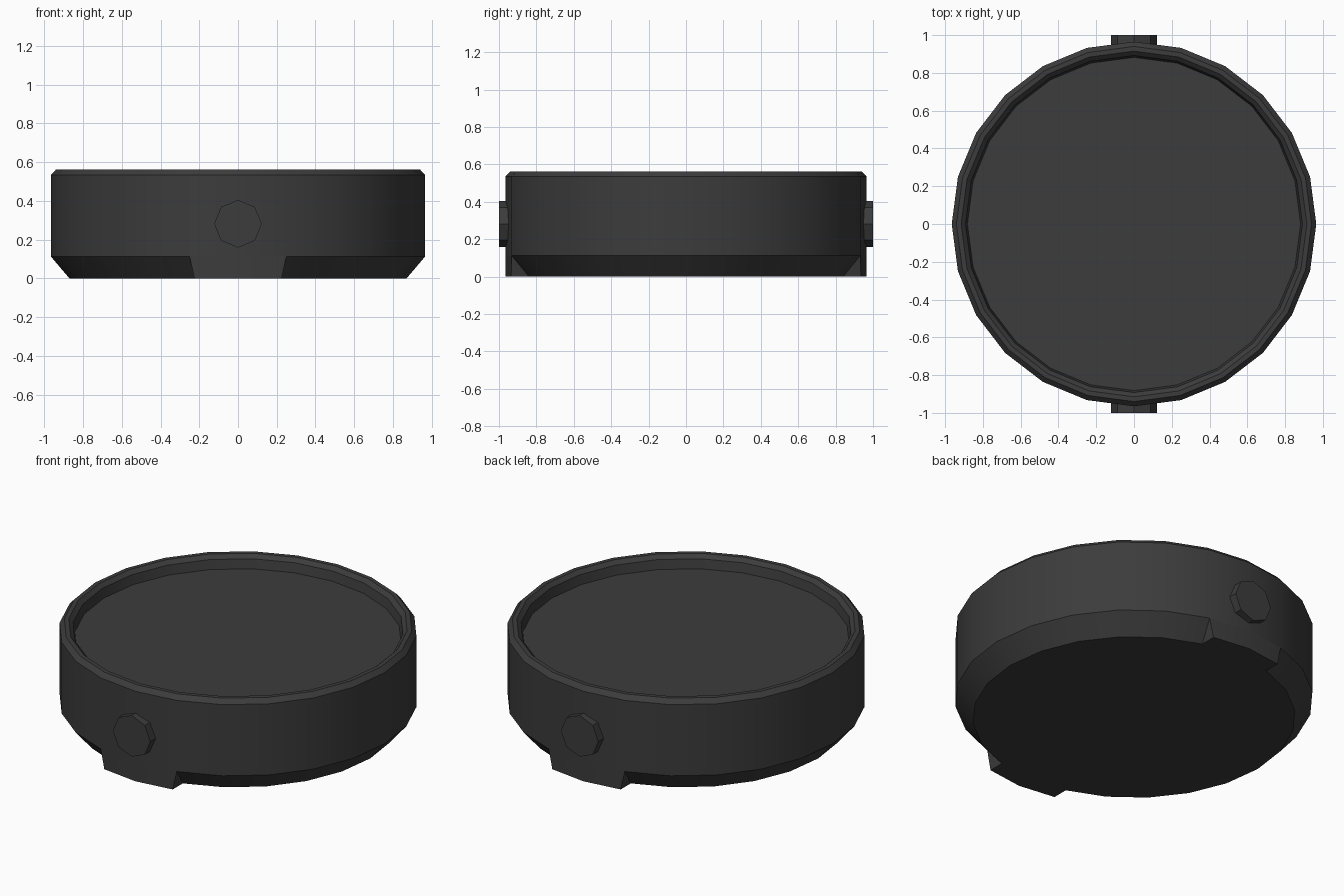
import bpy, bmesh
from math import sin, cos, radians, pi
from mathutils import Matrix

if "Cube" in bpy.data.objects:
    bpy.data.objects.remove(bpy.data.objects["Cube"])

SIDES = 24
R = 0.965

mat = bpy.data.materials.new("dark_grey")
mat.diffuse_color = (0.045, 0.045, 0.045, 1)
mat.use_nodes = True
mat.node_tree.nodes["Principled BSDF"].inputs["Base Color"].default_value = mat.diffuse_color


def finish(bm, name, smooth=True):
    bmesh.ops.recalc_face_normals(bm, faces=bm.faces)
    mesh = bpy.data.meshes.new(name)
    bm.to_mesh(mesh)
    bm.free()
    mesh.materials.append(mat)
    obj = bpy.data.objects.new(name, mesh)
    bpy.context.collection.objects.link(obj)
    if smooth:
        bpy.ops.object.select_all(action='DESELECT')
        obj.select_set(True)
        bpy.context.view_layer.objects.active = obj
        bpy.ops.object.shade_smooth_by_angle(angle=radians(30))
    return obj


def lathe(name, profile):
    """Revolve (radius, z) points and cap both ends."""
    bm = bmesh.new()
    rings = [[bm.verts.new((r * cos(2 * pi * i / SIDES), r * sin(2 * pi * i / SIDES), z))
              for i in range(SIDES)] for r, z in profile]
    for a, b in zip(rings, rings[1:]):
        for i in range(SIDES):
            j = (i + 1) % SIDES
            bm.faces.new((a[i], a[j], b[j], b[i]))
    bm.faces.new(rings[0])
    bm.faces.new(rings[-1])
    return finish(bm, name)


# Round casing: chamfered base, wall, rounded rim and recessed top plate
lathe("casing", [(0.87, 0), (R, 0.112), (R, 0.535), (0.94, 0.562),
                 (0.915, 0.562), (0.892, 0.54), (0.882, 0.485)])

for side, label in ((-1, "front"), (1, "back")):
    # Tab filling the base chamfer under each button
    bm = bmesh.new()
    ex, ey = R * sin(radians(15)), R * cos(radians(15))
    pts = [(0, R, 0.112), (0, R, 0), (0, 0.87, 0)]
    for s in (-1, 1):
        pts += [(s * ex, ey, 0.112), (s * 0.225, ey + 0.003, 0), (s * 0.225, 0.84, 0)]
    for x, y, z in pts:
        bm.verts.new((x, y * side, z))
    bmesh.ops.convex_hull(bm, input=bm.verts)
    finish(bm, label + "_tab")

    # Eight-sided side button
    bm = bmesh.new()
    bmesh.ops.create_cone(bm, cap_ends=True, segments=8, radius1=0.123, radius2=0.123, depth=0.1,
                          matrix=Matrix.Translation((0, side * 0.95, 0.282))
                          @ Matrix.Rotation(pi / 2, 4, 'X'))
    finish(bm, label + "_button", smooth=False)
